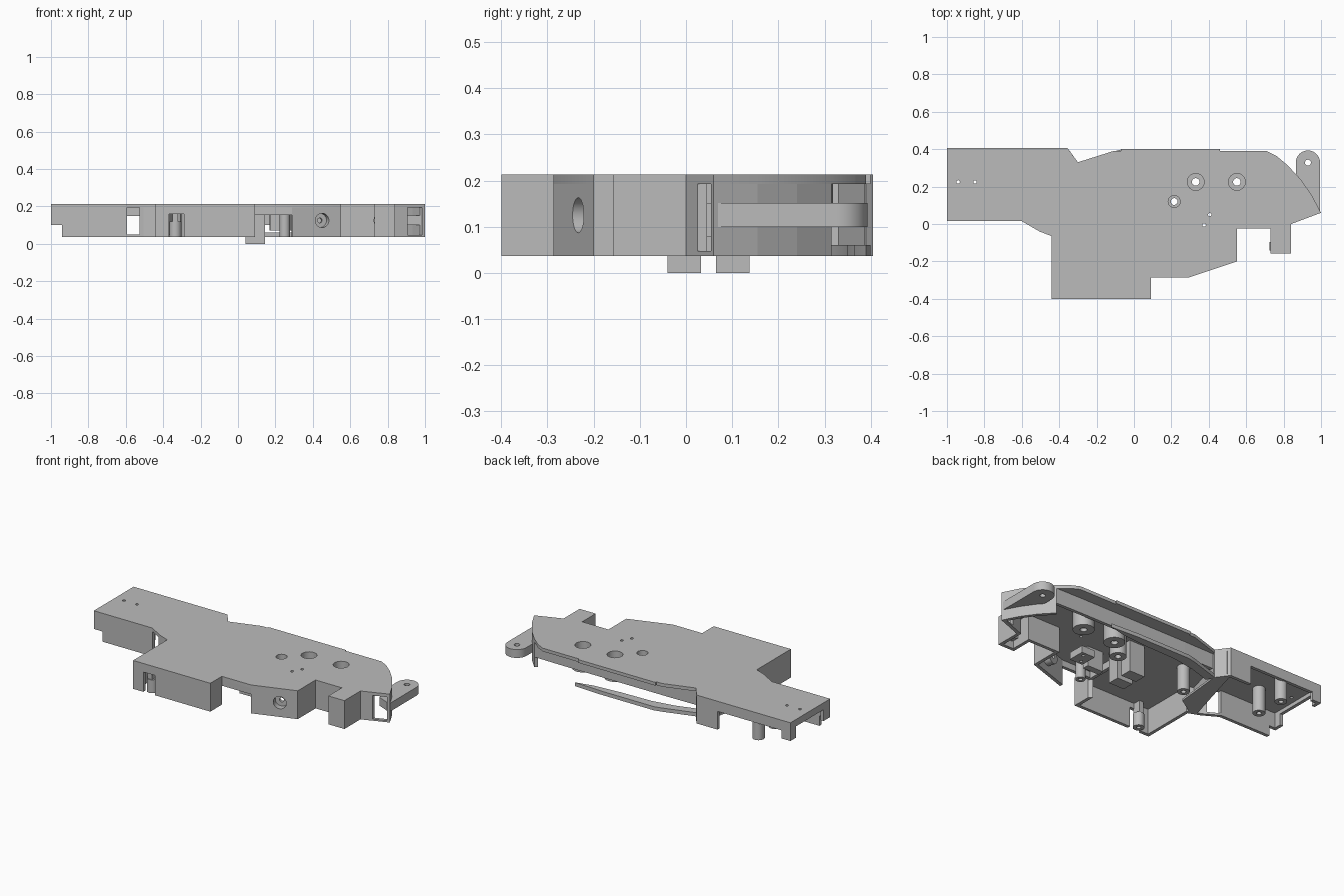
import bpy, bmesh, math
from mathutils import Vector, Matrix

cube = bpy.data.objects.get("Cube")
if cube:
    bpy.data.objects.remove(cube, do_unlink=True)

grey = bpy.data.materials.new("plain grey")
grey.use_nodes = True
grey.diffuse_color = (0.5, 0.5, 0.5, 1)
grey.node_tree.nodes["Principled BSDF"].inputs["Base Color"].default_value = (0.5, 0.5, 0.5, 1)

TOP, CEIL, LOW = 0.213, 0.193, 0.037
parts = []


def finish(name, bm):
    bmesh.ops.recalc_face_normals(bm, faces=bm.faces)
    mesh = bpy.data.meshes.new(name)
    bm.to_mesh(mesh)
    bm.free()
    mesh.materials.append(grey)
    ob = bpy.data.objects.new(name, mesh)
    bpy.context.collection.objects.link(ob)
    parts.append(ob)
    return ob


def prism(name, pts, z0, z1):
    bm = bmesh.new()
    face = bm.faces.new([bm.verts.new((x, y, z0)) for x, y in pts])
    new = bmesh.ops.extrude_face_region(bm, geom=[face])["geom"]
    bmesh.ops.translate(bm, vec=(0, 0, z1 - z0),
                        verts=[v for v in new if isinstance(v, bmesh.types.BMVert)])
    return finish(name, bm)


def box(name, x0, x1, y0, y1, z0, z1):
    return prism(name, [(x0, y0), (x1, y0), (x1, y1), (x0, y1)], z0, z1)


def rod(name, centre, radius, length, axis=(0, 0, 1)):
    bm = bmesh.new()
    turn = Vector(axis).to_track_quat("Z", "Y").to_matrix().to_4x4()
    bmesh.ops.create_cone(bm, cap_ends=True, segments=32, radius1=radius, radius2=radius,
                          depth=length, matrix=Matrix.Translation(centre) @ turn)
    return finish(name, bm)


def cut(target, cutter):
    mod = target.modifiers.new("cut", "BOOLEAN")
    mod.operation, mod.solver, mod.object = "DIFFERENCE", "EXACT", cutter
    bpy.context.view_layer.objects.active = target
    bpy.ops.object.modifier_apply(modifier=mod.name)
    parts.remove(cutter)
    bpy.data.objects.remove(cutter, do_unlink=True)


def tube(name, x, y, z0, z1, outer, inner):
    post = rod(name, (x, y, (z0 + z1) / 2), outer, z1 - z0)
    cut(post, rod("bore", (x, y, (z0 + z1) / 2), inner, z1 - z0 + 0.02))
    return post


# Outline, clockwise: x, y, bottom of the wall that starts here (None = no wall)
outline = [
    (-1, .405, .10), (-.94, .405, .15), (-.5, .405, LOW), (-.355, .405, LOW),
    (-.3, .33, None), (-.11, .39, None), (-.07, .39, None), (-.07, .4, None),
    (.46, .4, None), (.46, .39, None), (.71, .39, None), (.76, .365, None),
    (.82, .315, LOW), (.89, .24, LOW), (.95, .155, LOW), (1, .06, LOW),
    (.84, 0, LOW), (.84, -.157, LOW), (.73, -.157, LOW), (.73, -.025, LOW),
    (.55, -.025, LOW), (.55, -.2, LOW), (.29, -.287, .155), (.09, -.287, LOW),
    (.09, -.4, LOW), (-.29, -.4, .16), (-.37, -.4, LOW), (-.44, -.4, LOW),
    (-.44, -.065, LOW), (-.505, -.04, LOW), (-.6, .015, LOW), (-.94, .015, .10),
    (-1, .015, .10), (-1, .08, .17), (-1, .35, .10)]
corners = [Vector(p[:2]) for p in outline]
count = len(corners)


def inset(i, t=0.02):
    a = (corners[i] - corners[i - 1]).normalized()
    b = (corners[(i + 1) % count] - corners[i]).normalized()
    na, nb = Vector((a.y, -a.x)), Vector((b.y, -b.x))
    return corners[i] + (na + nb) * t / (1 + na.dot(nb))


# Top plate and perimeter walls
plate = prism("top_plate", corners, CEIL, TOP)
walls = {}
for i, (x, y, low) in enumerate(outline):
    j = (i + 1) % count
    if low is not None:
        walls[i] = prism("side_wall", [corners[i], corners[j], inset(j), inset(i)], low, CEIL)

# Counterbored tubes and pin holes through the plate
for x, y, r, hole in [(.33, .225, .045, .02), (.55, .225, .045, .02), (.215, .12, .032, .018)]:
    cut(plate, rod("bore", (x, y, TOP), r, 0.1))
    tube("screw_tube", x, y, .07, CEIL, r + .015, r)
    tube("screw_seat", x, y, .07, .09, r + .005, hole)
for x, y in [(-.94, .225), (-.85, .225), (.405, .05), (.375, -.005)]:
    cut(plate, rod("bore", (x, y, TOP), .009, 0.1))

# Windows in the slanted walls
cut(walls[15], box("window", .905, .985, -.1, .12, .047, .198))
cut(walls[29], box("window", -.594, -.526, -.1, .08, .05, .2))

# Round front sockets, each with a recessed seat
slant = Vector((.26, .087, 0)).normalized()
out = Vector((slant.y, -slant.x, 0))
for key, centre, axis in [(21, Vector((.45, -.2335, .125)), out),
                          (18, Vector((.77, -.157, .125)), Vector((0, -1, 0)))]:
    cut(walls[key], rod("bore", centre, .038, .12, axis))
    seat = rod("socket_seat", centre - axis * .05, .042, .02, axis)
    cut(seat, rod("bore", centre - axis * .05, .013, .08, axis))
    sleeve = rod("socket_sleeve", centre - axis * .038, .045, .044, axis)
    cut(sleeve, rod("bore", centre - axis * .038, .038, .08, axis))

# Recessed rear wall with a thin lower flange
rear = [(.82, .315), (.65, .318), (-.1, .318), (-.3, .315)]
for (ax, ay), (bx, by) in zip(rear, rear[1:]):
    prism("rear_wall", [(ax, ay), (bx, by), (bx, by - .02), (ax, ay - .02)], .1, CEIL)
prism("rear_flange", [(-.34, .385), (-.3, .33), (-.11, .388), (-.06, .4), (.3, .4), (.49, .39),
                      (.38, .365), (.2, .35), (0, .345), (-.15, .32), (-.28, .28)], LOW, .06)

# Pivot arm with a rounded, drilled end
tip = [(.93 + .065 * math.cos(math.pi * k / 20), .328 + .065 * math.sin(math.pi * k / 20))
       for k in range(21)]
arm = prism("pivot_arm", tip + [(.865, .25), (.9, .1), (.995, .06)], .1, .152)
cut(arm, rod("bore", (.93, .328, .125), .016, .2))

# Waist floor and partition
prism("waist_floor", [(-.36, .39), (-.3, .325), (-.33, .02), (-.44, -.05), (-.48, -.03)], LOW, .05)
prism("waist_partition", [(-.36, .39), (-.34, .39), (-.46, -.04), (-.48, -.04)], .05, CEIL)

# Hollow screw posts under the plate
for x, y in [(-.74, .185), (-.75, .36), (-.27, .1)]:
    tube("screw_post", x, y, LOW, CEIL, .035, .014)
tube("front_post", -.335, -.36, LOW, .12, .032, .012)
box("front_post_rib", -.35, -.32, -.385, -.335, .12, CEIL)

# Inner blocks and the two feet
for y0, y1 in [(-.04, .033), (.065, .137)]:
    box("foot", .04, .145, y0, y1, 0, .155)
box("foot_bridge", .04, .145, -.04, .137, .15, CEIL)
pin_block = box("pin_block", .345, .435, -.03, .075, LOW, .08)
for x, y in [(.405, .05), (.375, -.005)]:
    cut(pin_block, rod("bore", (x, y, .06), .009, .2))
box("switch_block", .17, .28, -.1, -.06, .07, CEIL)
tube("switch_post", .25, -.16, LOW, CEIL, .028, .012)
box("inner_rib", .07, .09, -.287, -.04, .15, CEIL)

# Smooth round parts, keep edges crisp
bpy.ops.object.select_all(action="DESELECT")
for ob in parts:
    ob.select_set(True)
bpy.context.view_layer.objects.active = plate
bpy.ops.object.shade_smooth_by_angle(angle=math.radians(30))
